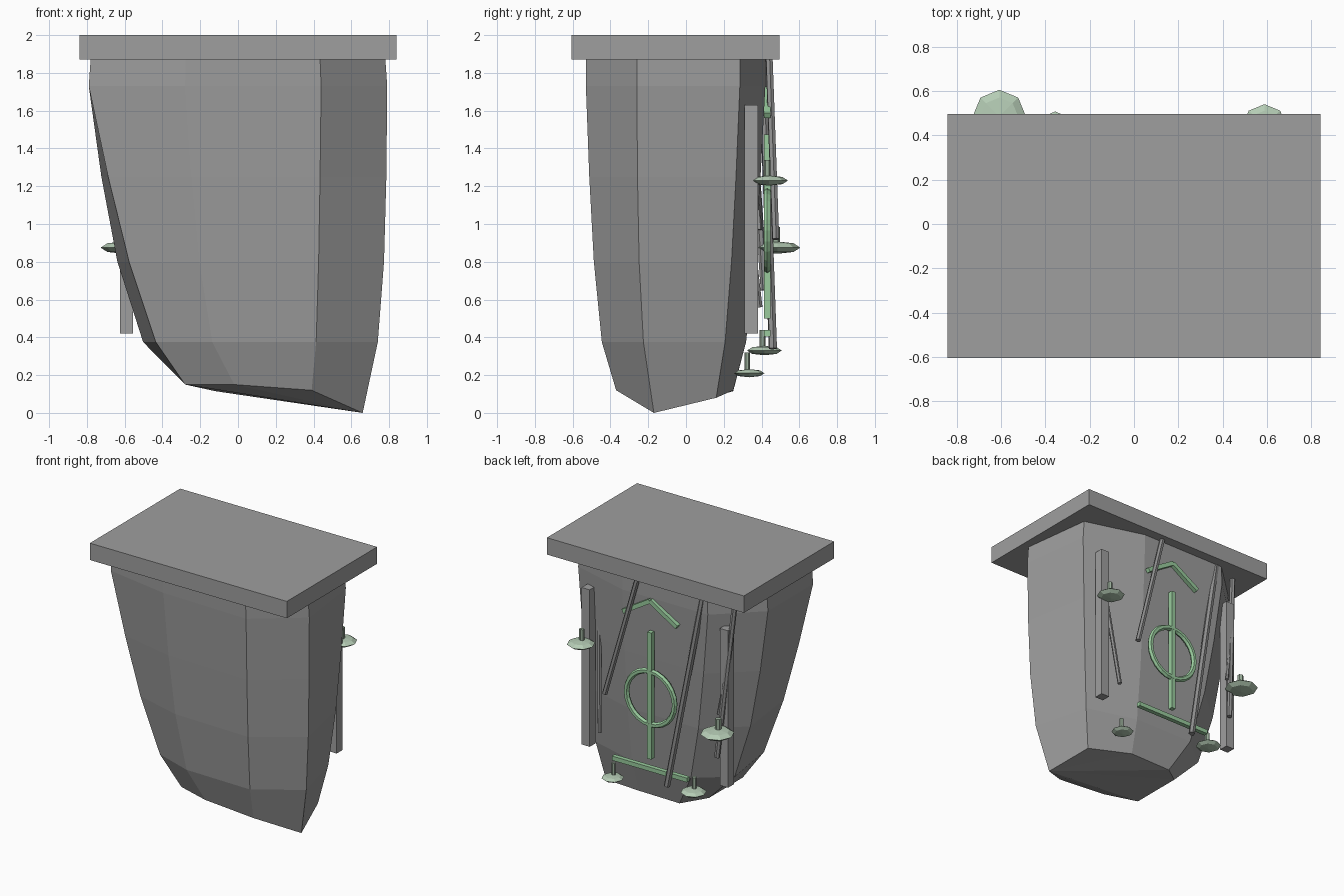
import bpy, bmesh, math
from mathutils import Vector, Matrix

if "Cube" in bpy.data.objects:
    bpy.data.objects.remove(bpy.data.objects["Cube"])


def material(name, rgb):
    m = bpy.data.materials.new(name)
    m.diffuse_color = (*rgb, 1)
    m.use_nodes = True
    m.node_tree.nodes["Principled BSDF"].inputs["Base Color"].default_value = m.diffuse_color
    return m


STONE = material("stone grey", (0.33, 0.33, 0.33))
SLAB = material("slab grey", (0.345, 0.345, 0.345))
ROOT = material("root grey", (0.27, 0.27, 0.27))
GLYPH = material("glyph green", (0.32, 0.6, 0.34))
CAP = material("cap pale green", (0.46, 0.6, 0.46))
STEM = material("stem green grey", (0.32, 0.42, 0.32))


def finish(name, bm, mat):
    bmesh.ops.recalc_face_normals(bm, faces=bm.faces)
    me = bpy.data.meshes.new(name)
    bm.to_mesh(me)
    bm.free()
    me.materials.append(mat)
    ob = bpy.data.objects.new(name, me)
    bpy.context.collection.objects.link(ob)
    return ob


def box(name, lo, hi, mat):
    lo, hi = Vector(lo), Vector(hi)
    bm = bmesh.new()
    bmesh.ops.create_cube(bm, size=1, matrix=Matrix.Translation((lo + hi) / 2)
                          @ Matrix.Diagonal((*(hi - lo), 1)))
    return finish(name, bm, mat)


def rod(name, a, b, r, mat, sides=6):
    a, b = Vector(a), Vector(b)
    rot = (b - a).to_track_quat('Z', 'Y').to_matrix().to_4x4()
    if sides == 4:
        rot = rot @ Matrix.Rotation(math.pi / 4, 4, 'Z')
    bm = bmesh.new()
    bmesh.ops.create_cone(bm, cap_ends=True, segments=sides, radius1=r, radius2=r,
                          depth=(b - a).length,
                          matrix=Matrix.Translation((a + b) / 2) @ rot)
    return finish(name, bm, mat)


# Hanging rock: eight columns, (top x, y), (bottom x, y, z), bulge
columns = [
    ((0.79, -0.26), (0.66, -0.17, 0.0), -0.9),
    ((0.72, 0.285), (0.57, 0.16, 0.08), 0.1),
    ((0.25, 0.42), (0.23, 0.25, 0.12), 0.0),
    ((-0.48, 0.42), (-0.12, 0.25, 0.115), 0.0),
    ((-0.79, 0.13), (-0.28, 0.12, 0.15), -0.15),
    ((-0.79, -0.42), (-0.28, -0.29, 0.15), 0.4),
    ((-0.28, -0.51), (-0.02, -0.37, 0.15), -0.2),
    ((0.44, -0.53), (0.39, -0.37, 0.12), -0.3),
]
rings = [(1.9, 0.0), (1.73, 0.0), (1.25, 0.15), (0.8, 0.33), (0.375, 0.6), (None, 1.0)]
bm = bmesh.new()
grid = []
for z, w in rings:
    row = []
    for top, bot, k in columns:
        u = w + k * w * (1 - w)
        s = 0.985 if z == 1.9 else 1
        row.append(bm.verts.new(((top[0] + (bot[0] - top[0]) * u) * s,
                                 (top[1] + (bot[1] - top[1]) * u),
                                 bot[2] if z is None else z)))
    grid.append(row)
for r0, r1 in zip(grid, grid[1:]):
    for i in range(8):
        j = (i + 1) % 8
        bm.faces.new((r0[i], r0[j], r1[j], r1[i]))
bm.faces.new(grid[0])
for i in range(1, 7):
    bm.faces.new((grid[-1][0], grid[-1][i], grid[-1][i + 1]))
finish("hanging_rock", bm, STONE)

# Top slab and two back posts
box("top_slab", (-0.84, -0.605, 1.87), (0.84, 0.495, 2.0), SLAB)
for side, x in (("left", -0.59), ("right", 0.59)):
    box(side + "_post", (x - 0.035, 0.31, 0.42), (x + 0.035, 0.38, 1.63), SLAB)

# Hanging roots on the back
roots = [
    ((0.1, 0.44, 1.88), (0.36, 0.475, 0.92), 0.02),
    ((-0.435, 0.405, 1.88), (-0.16, 0.46, 0.34), 0.023),
    ((-0.655, 0.33, 1.88), (-0.555, 0.415, 0.65), 0.02),
    ((0.53, 0.30, 1.35), (0.462, 0.39, 0.56), 0.016),
    ((-0.61, 0.36, 1.35), (-0.55, 0.39, 0.97), 0.013),
]
for i, (a, b, r) in enumerate(roots):
    rod(f"root_{i + 1}", a, b, r, ROOT)

# Glyph: ring, vertical bar, chevron and lower bar
Y = 0.43
bm = bmesh.new()
N, M = 24, 6
loop = []
for i in range(N):
    a = 2 * math.pi * i / N
    sec = []
    for j in range(M):
        b = 2 * math.pi * j / M
        r = 0.205 + 0.021 * math.cos(b)
        sec.append(bm.verts.new((r * math.cos(a), Y + 0.021 * math.sin(b),
                                 0.965 + r * math.sin(a))))
    loop.append(sec)
for i in range(N):
    p, q = loop[i], loop[(i + 1) % N]
    for j in range(M):
        k = (j + 1) % M
        bm.faces.new((p[j], q[j], q[k], p[k]))
finish("glyph_ring", bm, GLYPH)
box("glyph_vertical_bar", (-0.018, Y - 0.018, 0.5), (0.018, Y + 0.018, 1.475), GLYPH)
box("glyph_lower_bar", (-0.32, Y - 0.017, 0.405), (0.32, Y + 0.017, 0.438), GLYPH)
for side, s in (("left", -1), ("right", 1)):
    rod(side + "_glyph_chevron", (0, Y, 1.715), (s * 0.23, Y, 1.575), 0.023, GLYPH, 4)

# Flat octagonal hanging caps with short stems
caps = [
    (-0.607, 0.485, 0.875, 0.12),
    (0.588, 0.44, 1.23, 0.1),
    (-0.355, 0.415, 0.33, 0.092),
    (0.39, 0.335, 0.21, 0.08),
]
for i, (x, y, z, r) in enumerate(caps):
    bm = bmesh.new()
    bmesh.ops.create_uvsphere(bm, u_segments=8, v_segments=4, radius=r,
                              matrix=Matrix.Translation((x, y, z))
                              @ Matrix.Diagonal((1, 1, 0.27, 1)))
    finish(f"hanging_cap_{i + 1}", bm, CAP)
    rod(f"cap_stem_{i + 1}", (x, y - 0.01, z), (x, y - 0.01, z + 0.11), r * 0.18, STEM)
